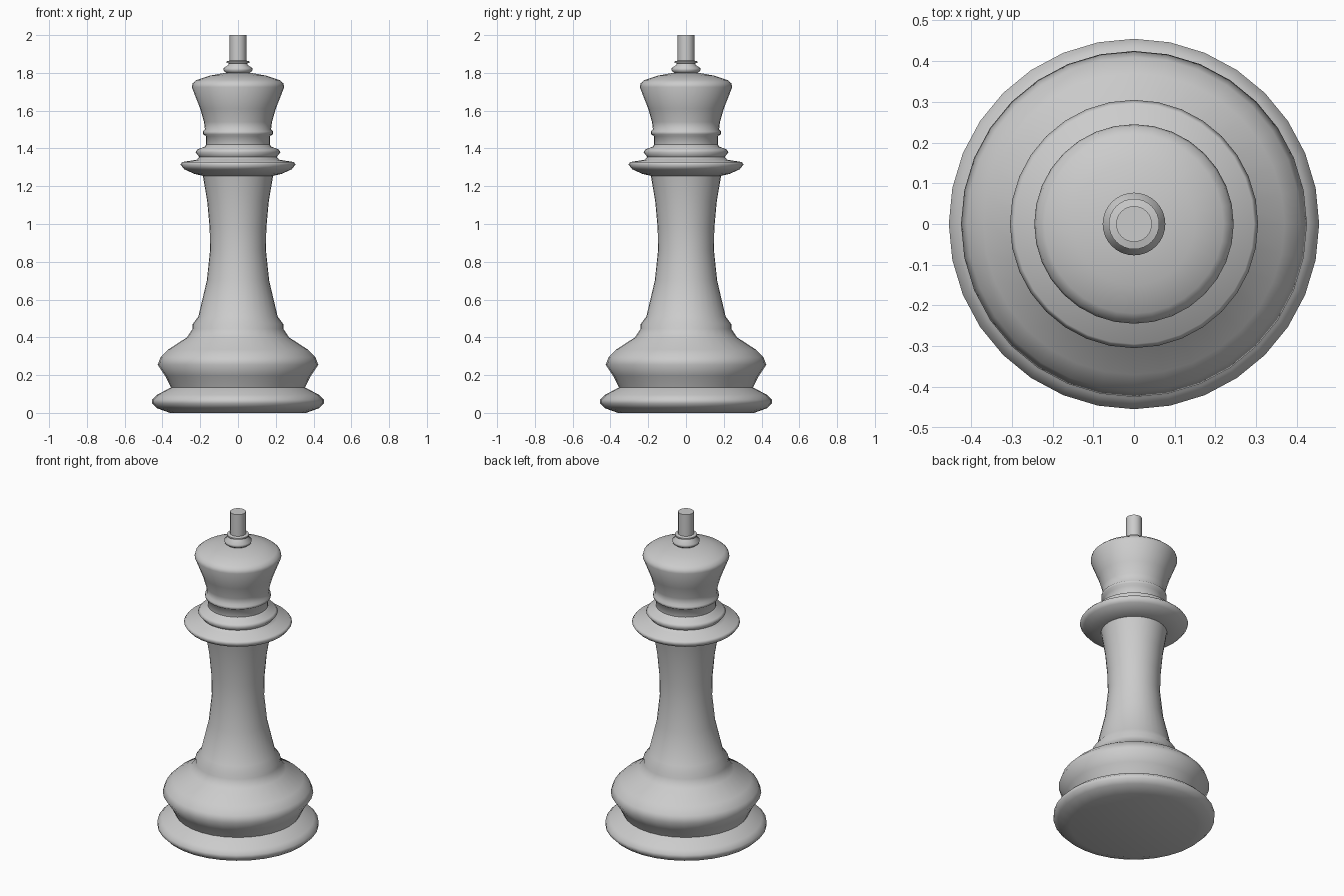
import bpy
import bmesh
import math

cube = bpy.data.objects.get("Cube")
if cube:
    bpy.data.objects.remove(cube, do_unlink=True)

SEGMENTS = 32

# Single grey finish
grey = bpy.data.materials.new("plain_grey")
grey.use_nodes = True
colour = (0.6, 0.6, 0.6, 1)
grey.diffuse_color = colour
grey.node_tree.nodes["Principled BSDF"].inputs["Base Color"].default_value = colour


def lathe(name, profile, sharp=50):
    """Spin a (radius, height) profile around z and close both ends."""
    bm = bmesh.new()
    rings = []
    for r, z in profile:
        angles = [math.tau * i / SEGMENTS for i in range(SEGMENTS)]
        rings.append([bm.verts.new((r * math.cos(a), r * math.sin(a), z)) for a in angles])
    for low, high in zip(rings, rings[1:]):
        for i in range(SEGMENTS):
            j = (i + 1) % SEGMENTS
            bm.faces.new((low[i], low[j], high[j], high[i]))
    bm.faces.new(rings[0][::-1])
    bm.faces.new(rings[-1])
    mesh = bpy.data.meshes.new(name)
    bm.to_mesh(mesh)
    bm.free()
    mesh.materials.append(grey)
    obj = bpy.data.objects.new(name, mesh)
    bpy.context.collection.objects.link(obj)
    bpy.ops.object.select_all(action="DESELECT")
    obj.select_set(True)
    bpy.context.view_layer.objects.active = obj
    bpy.ops.object.shade_smooth_by_angle(angle=math.radians(sharp))
    return obj


# Foot, bulging base and tapering shaft
lathe("base_and_shaft", [
    (0.36, 0), (0.43, 0.025), (0.455, 0.05), (0.455, 0.07), (0.43, 0.095),
    (0.355, 0.135), (0.385, 0.195), (0.425, 0.255), (0.41, 0.295), (0.37, 0.335),
    (0.27, 0.4), (0.24, 0.445), (0.24, 0.47), (0.21, 0.51), (0.165, 0.7),
    (0.148, 0.86), (0.15, 0.98), (0.163, 1.12), (0.185, 1.25), (0.19, 1.27)], 80)

# Wide collar with a smaller ring above it
lathe("collar", [
    (0.185, 1.255), (0.23, 1.265), (0.285, 1.29), (0.305, 1.315),
    (0.295, 1.328), (0.22, 1.34), (0.205, 1.355), (0.225, 1.38),
    (0.215, 1.395), (0.175, 1.41), (0.17, 1.42)], 80)

# Flared head with a narrow bead and domed top
lathe("head", [
    (0.17, 1.41), (0.17, 1.465), (0.185, 1.475), (0.185, 1.49), (0.175, 1.5),
    (0.18, 1.54), (0.2, 1.61), (0.245, 1.725), (0.24, 1.745), (0.22, 1.762),
    (0.15, 1.785), (0.07, 1.8)], 80)

# Small beads and stem on top
lathe("finial", [
    (0.055, 1.795), (0.075, 1.81), (0.077, 1.825), (0.05, 1.843),
    (0.048, 1.85), (0.062, 1.853), (0.062, 1.861), (0.044, 1.865), (0.044, 2)], 65)
